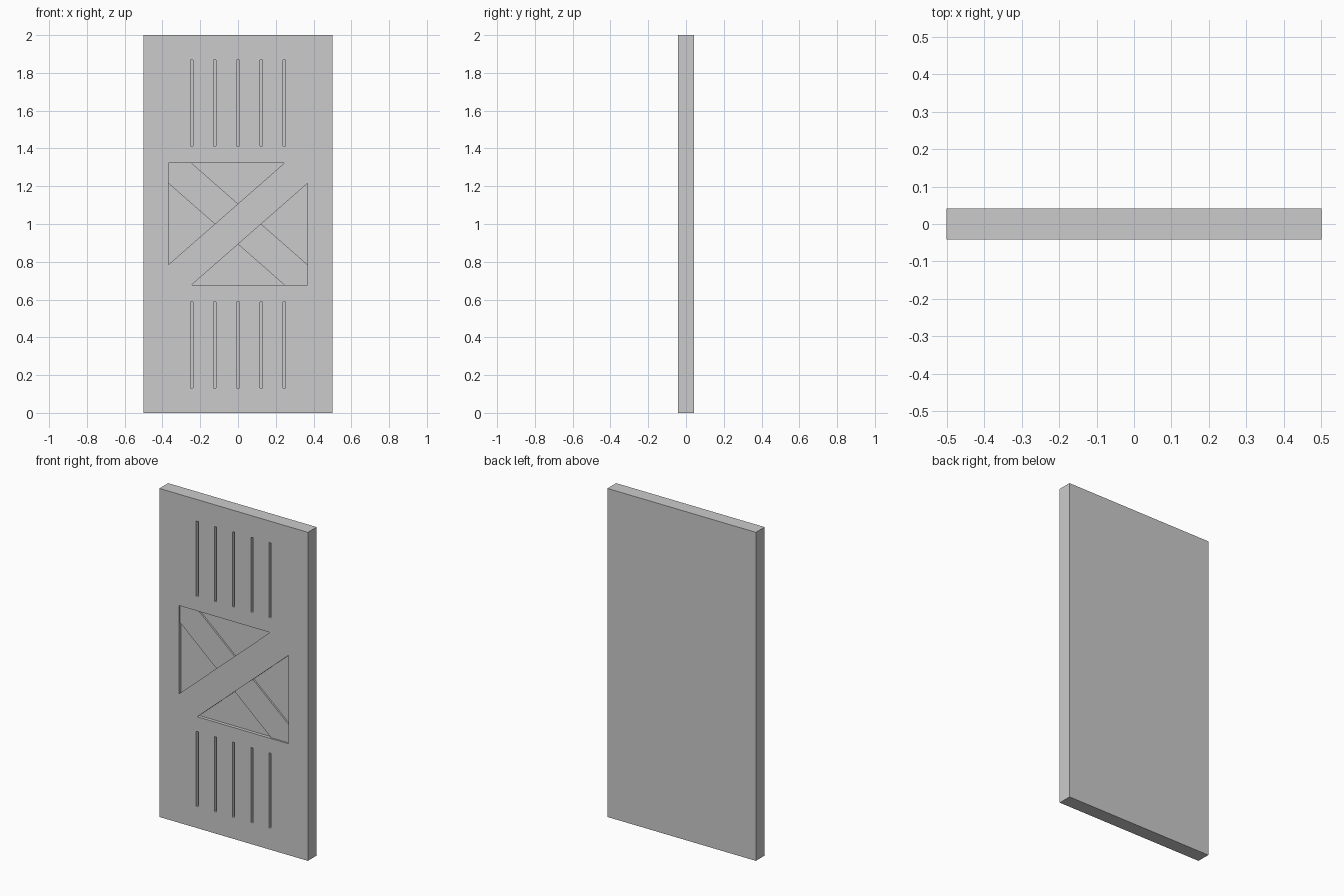
import bpy, bmesh

if "Cube" in bpy.data.objects:
    bpy.data.objects.remove(bpy.data.objects["Cube"])

W, T, H = 1.0, 0.084, 2.0      # door width, thickness, height
FRONT = -T / 2
DEEP, SHALLOW = 0.02, 0.01     # recess depths
MID = H / 2


def prism(bm, outline, y0, y1):
    """Closed prism from an (x, z) outline between y0 and y1."""
    face = bm.faces.new([bm.verts.new((x, y0, z)) for x, z in outline])
    new = bmesh.ops.extrude_face_region(bm, geom=[face])["geom"]
    for v in new:
        if isinstance(v, bmesh.types.BMVert):
            v.co.y = y1


def turned(outline):
    """The outline turned half a revolution about the door's centre."""
    return [(-x, H - z) for x, z in outline]


def make_object(name, outlines, y0, y1):
    bm = bmesh.new()
    for outline in outlines:
        prism(bm, outline, y0, y1)
    bmesh.ops.recalc_face_normals(bm, faces=bm.faces)
    mesh = bpy.data.meshes.new(name)
    bm.to_mesh(mesh)
    bm.free()
    obj = bpy.data.objects.new(name, mesh)
    bpy.context.collection.objects.link(obj)
    return obj


def rect(x0, x1, z0, z1):
    return [(x0, z0), (x1, z0), (x1, z1), (x0, z1)]


# Door slab
door = make_object("door_slab", [rect(-W / 2, W / 2, 0, H)], FRONT, T / 2)

# Recesses: two rows of slots and two triangles either side of the flush brace
recesses = []
for i in range(-2, 3):
    x = i * 0.1225
    slot = rect(x - 0.007, x + 0.007, 1.412, 1.868)
    recesses += [slot, turned(slot)]
triangle = [(-0.368, 0.785), (0.245, 1.322), (-0.368, 1.322)]
recesses += [triangle, turned(triangle)]
cutter = make_object("recess_cutter", recesses, FRONT - 0.05, FRONT + DEEP)
cutter.hide_render = True
cutter.hide_viewport = True
cutter.display_type = 'WIRE'

cut = door.modifiers.new("recesses", 'BOOLEAN')
cut.operation = 'DIFFERENCE'
cut.solver = 'EXACT'
cut.object = cutter

# Sunken crossing brace, one half in each triangular recess
half = [(-0.368, 1.215), (-0.1225, 1.0), (0, 1.107), (-0.245, 1.322), (-0.368, 1.322)]
make_object("upper_cross_brace", [half], FRONT + SHALLOW, FRONT + DEEP)
make_object("lower_cross_brace", [turned(half)], FRONT + SHALLOW, FRONT + DEEP)
